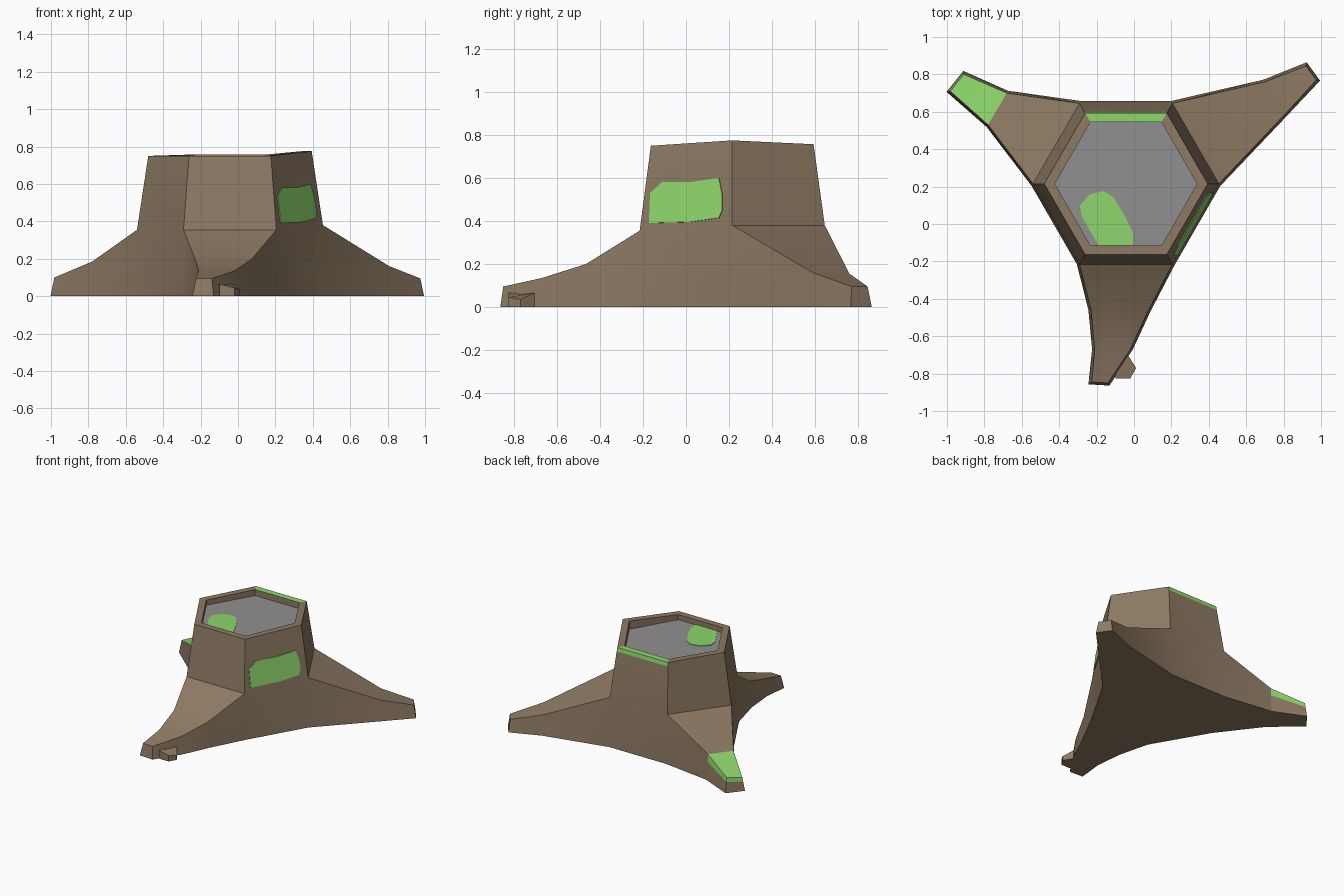
import bpy, bmesh
from math import cos, sin, radians
from mathutils import Vector as V

old = bpy.data.objects.get("Cube")
if old:
    bpy.data.objects.remove(old, do_unlink=True)


def material(name, rgb):
    mat = bpy.data.materials.new(name)
    mat.use_nodes = True
    mat.diffuse_color = (*rgb, 1)
    mat.node_tree.nodes["Principled BSDF"].inputs["Base Color"].default_value = (*rgb, 1)
    return mat


MATERIALS = [material("brown bark", (.27, .195, .125)),
             material("green moss", (.27, .68, .15)),
             material("grey wood", (.28, .28, .28))]
BARK, MOSS, WOOD = range(3)


def build(name, faces, smooth=False):
    """Make one object from a list of (points, material) faces."""
    bm = bmesh.new()
    for points, mat in faces:
        bm.faces.new([bm.verts.new(p) for p in points]).material_index = mat
    bmesh.ops.remove_doubles(bm, verts=bm.verts, dist=.0005)
    bmesh.ops.recalc_face_normals(bm, faces=bm.faces)
    mesh = bpy.data.meshes.new(name)
    bm.to_mesh(mesh)
    bm.free()
    for mat in MATERIALS:
        mesh.materials.append(mat)
    obj = bpy.data.objects.new(name, mesh)
    bpy.context.collection.objects.link(obj)
    if smooth:
        bpy.ops.object.select_all(action='DESELECT')
        obj.select_set(True)
        bpy.context.view_layer.objects.active = obj
        bpy.ops.object.shade_smooth_by_angle(angle=radians(30))
    return obj


def hexagon(radius, heights):
    return [V((-.043 + radius * cos(radians(60 * k)),
               .215 + radius * sin(radians(60 * k)), z))
            for k, z in enumerate(heights)]


def prism(bottom, top, mat):
    """Faces of a solid between two matching outlines."""
    n = len(top)
    sides = [([bottom[i], bottom[(i + 1) % n], top[(i + 1) % n], top[i]], mat)
             for i in range(n)]
    return sides + [(bottom[::-1], mat), (top, mat)]


def drop(p):
    return V((p.x, p.y, 0))


# Hexagonal trunk rings
FLOOR = .71
rim_z = [.775, .757, .757, .75, .75, .75]
rim = hexagon(.437, rim_z)
lip = hexagon(.38, rim_z)
floor = hexagon(.38, [FLOOR] * 6)
waist = hexagon(.497, [.38, .38, .38, .355, .355, .355])

# Upper edges of the roots, from trunk to tip; key is the first waist corner
roots = {
    0: [((.81, .59, .16), (.70, .76, .155)),
        ((.975, .77, .095), (.92, .845, .095))],
    2: [((-.68, .70, .195), (-.78, .53, .185)),
        ((-.91, .80, .115), (-.982, .71, .10))],
    4: [((-.23, -.46, .2), (.075, -.465, .2)),
        ((-.21, -.67, .135), (-.02, -.67, .135)),
        ((-.225, -.845, .095), (-.14, -.85, .095))],
}

faces = []


def wall(a, b, low_b, low_a, band=0):
    """Wall below the edge a-b, with an optional mossy band on top."""
    if band:
        mid_a, mid_b = a.lerp(low_a, band), b.lerp(low_b, band)
        faces.append(([a, b, mid_b, mid_a], MOSS))
        a, b = mid_a, mid_b
    faces.append(([a, b, low_b, low_a], BARK))


# Trunk walls, rim and recess
for k in range(6):
    n = (k + 1) % 6
    mossy = k == 1
    wall(rim[k], rim[n], waist[n], waist[k], .08 if mossy else 0)
    faces.append(([rim[k], rim[n], lip[n], lip[k]], MOSS if mossy else BARK))
    faces.append(([lip[k], lip[n], floor[n], floor[k]], BARK))
faces.append((floor, WOOD))

# Roots
ground = []
foot = {}
for k, stations in roots.items():
    pairs = [(waist[k], waist[k + 1])] + [(V(a), V(b)) for a, b in stations]
    low = []
    for i, (a, b) in enumerate(pairs):
        side = drop(a - b).normalized() * .014
        end = V()
        if i == len(pairs) - 1:
            end = drop(a + b - pairs[i - 1][0] - pairs[i - 1][1]).normalized() * .014
        low.append((drop(a) + side + end, drop(b) - side + end))
    for i in range(len(pairs) - 1):
        (a, b), (c, d) = pairs[i:i + 2]
        (la, lb), (lc, ld) = low[i:i + 2]
        mossy = k == 2 and i == len(pairs) - 2
        faces.append(([a, b, d, c], MOSS if mossy else BARK))
        wall(a, c, lc, la, .3 if mossy else 0)
        wall(b, d, ld, lb)
    wall(*pairs[-1], low[-1][1], low[-1][0], .3 if k == 2 else 0)
    foot[k], foot[k + 1] = low[0]
    ground += [p[0] for p in low] + [p[1] for p in reversed(low)]

# Walls between the roots, and the underside
for k in (1, 3, 5):
    n = (k + 1) % 6
    wall(waist[k], waist[n], foot[n], foot[k])
faces.append((ground[::-1], BARK))
build("stump", faces, smooth=True)

# Small side nub on the front root
nub = [V(p) for p in ((-.1, -.825, .065), (-.02, -.825, .045), (.012, -.77, .035),
                      (-.03, -.705, .065), (-.1, -.74, .065))]
build("root_nub", prism([drop(p) for p in nub], nub, BARK))

# Moss patch on the cut top
patch = [(-.19, -.113), (-.005, -.113), (-.005, -.05), (-.05, .045), (-.11, .145),
         (-.16, .175), (-.235, .16), (-.29, .1), (-.28, .04)]
build("top_moss", prism([V((x, y, FLOOR - .002)) for x, y in patch],
                        [V((x, y, FLOOR + .004)) for x, y in patch], MOSS))

# Moss patch on the front left wall, projected onto that wall's plane
normal = (rim[0] - waist[5]).cross(rim[5] - waist[0]).normalized()
if normal.x < 0:
    normal.negate()
centre = (rim[0] + rim[5] + waist[0] + waist[5]) / 4
outline = [(-.17, .39), (.02, .395), (.155, .415), (.17, .45), (.17, .52),
           (.155, .6), (.02, .58), (-.11, .58), (-.165, .53)]
points = []
for y, z in outline:
    x = centre.x - (normal.y * (y - centre.y) + normal.z * (z - centre.z)) / normal.x
    points.append(V((x, y, z)))
build("wall_moss", prism([p - normal * .004 for p in points],
                         [p + normal * .005 for p in points], MOSS))
